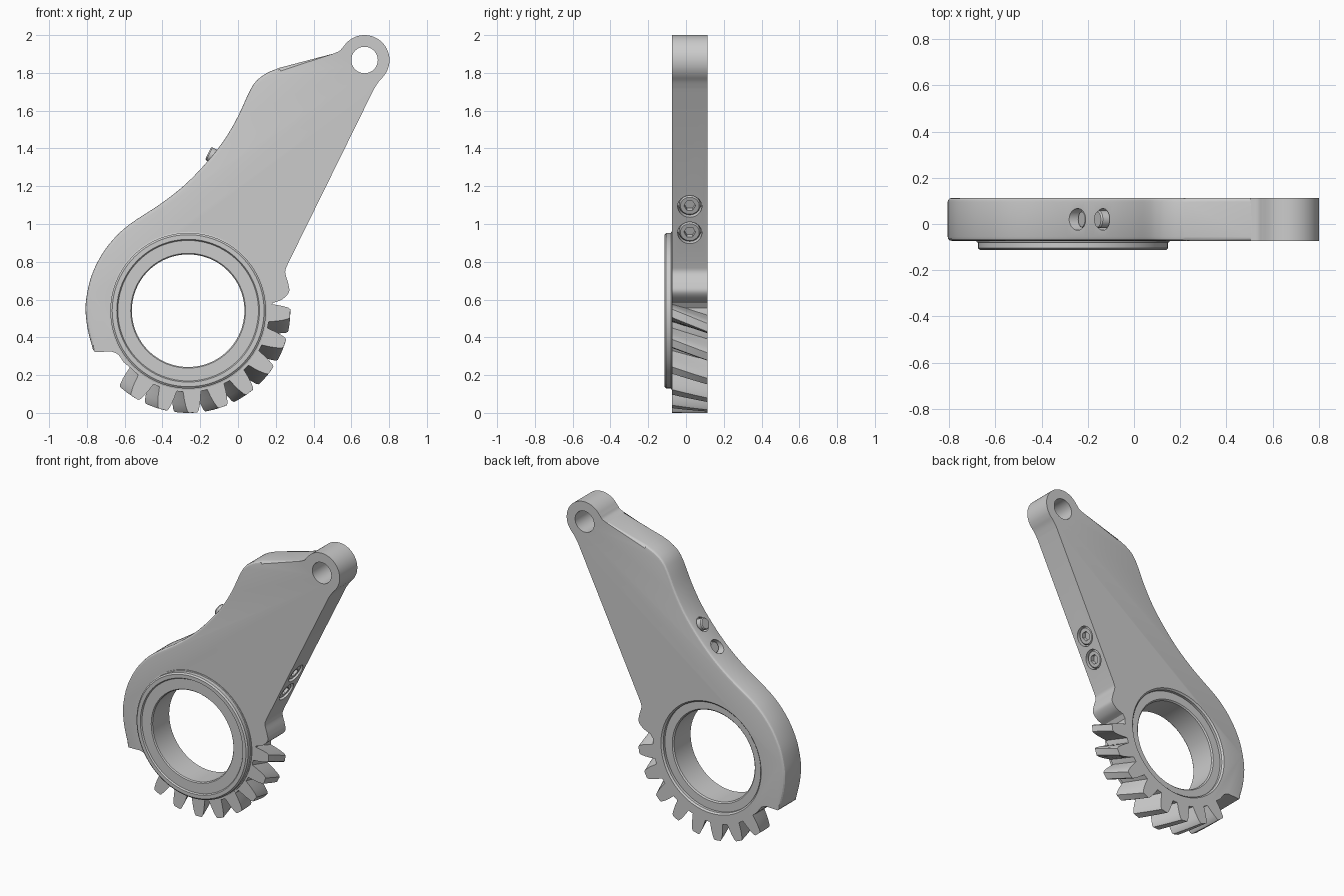
import bpy, bmesh
from math import sin, cos, pi, radians
from mathutils import Vector

if "Cube" in bpy.data.objects:
    bpy.data.objects.remove(bpy.data.objects["Cube"])

Y0, Y1 = -0.073, 0.113            # front and back of the plate
GX, GZ = -0.264, 0.541            # gear / bore centre
EX, EZ = 0.67, 1.868              # eye centre


def finish(name, bm):
    bmesh.ops.remove_doubles(bm, verts=bm.verts, dist=1e-5)
    bmesh.ops.recalc_face_normals(bm, faces=bm.faces)
    me = bpy.data.meshes.new(name)
    bm.to_mesh(me)
    bm.free()
    ob = bpy.data.objects.new(name, me)
    bpy.context.collection.objects.link(ob)
    return ob


def activate(ob):
    bpy.ops.object.select_all(action='DESELECT')
    ob.select_set(True)
    bpy.context.view_layer.objects.active = ob


def smooth(ob, angle=28):
    activate(ob)
    bpy.ops.object.shade_smooth_by_angle(angle=radians(angle))


def lathe(name, profile, origin, axis, n=96, closed=False):
    """Revolve (radius, distance) points about an axis."""
    bm = bmesh.new()
    o = Vector(origin)
    q = Vector(axis).to_track_quat('Z', 'Y')
    rings = [[bm.verts.new(o + q @ Vector((r * cos(2 * pi * k / n), r * sin(2 * pi * k / n), d)))
              for k in range(n)] for r, d in profile]
    m = len(rings)
    for i in range(m if closed else m - 1):
        a, b = rings[i], rings[(i + 1) % m]
        for k in range(n):
            j = (k + 1) % n
            bm.faces.new((a[k], a[j], b[j], b[k]))
    return finish(name, bm)


def rod(name, r, d0, d1, origin, axis, n=48):
    return lathe(name, [(0, d0), (r, d0), (r, d1), (0, d1)], origin, axis, n)


def cut(ob, cutter):
    cutter.hide_render = True
    mod = ob.modifiers.new("cut", 'BOOLEAN')
    mod.operation = 'DIFFERENCE'
    mod.solver = 'EXACT'
    mod.object = cutter
    activate(ob)
    bpy.ops.object.modifier_apply(modifier=mod.name)
    bpy.data.objects.remove(cutter)


def curve(pts, steps=5):
    """Catmull-Rom curve through the points."""
    p = [Vector(v) for v in pts]
    p = [2 * p[0] - p[1]] + p + [2 * p[-1] - p[-2]]
    out = []
    for i in range(1, len(p) - 2):
        a, b, c, d = p[i - 1:i + 3]
        for s in range(steps):
            t = s / steps
            out.append(0.5 * (2 * b + (c - a) * t + (2 * a - 5 * b + 4 * c - d) * t * t
                              + (3 * b - a - 3 * c + d) * t ** 3))
    return out + [p[-2]]


def arc(cx, cz, r, a0, a1, n):
    return [Vector((cx + r * cos(radians(a0 + (a1 - a0) * k / n)),
                    cz + r * sin(radians(a0 + (a1 - a0) * k / n)))) for k in range(n + 1)]


# Arm outline: shoulder, straight edge, eye, curved back edge, gear root
outline = curve([(.185, .582), (.235, .602), (.27, .64), (.266, .685), (.25, .745), (.262, .785)])
outline += curve([(.72, 1.715), (.745, 1.753), (.768, 1.779)])
outline += arc(EX, EZ, .132, -38, 146, 32)
outline += curve([(.555, 1.936), (.538, 1.917), (.505, 1.902)])
first = len(outline) - 1
outline += curve([(.22, 1.827), (.155, 1.80), (.10, 1.76), (.06, 1.70), (0, 1.57), (-.065, 1.457),
                  (-.14, 1.357), (-.23, 1.257), (-.31, 1.183), (-.415, 1.103), (-.567, 1.003),
                  (-.65, .93), (-.72, .84), (-.773, .733), (-.80, .627), (-.807, .54),
                  (-.795, .44), (-.768, .335)])
last = len(outline) - 1
outline += [Vector((-.757, .322))]
outline += curve([(-.672, .325), (-.636, .31), (-.605, .268)])
outline += arc(GX, GZ, .43, 225, 362, 48)

# Arm plate, with the long curved edge rounded on both sides
bm = bmesh.new()
front = [bm.verts.new((p.x, Y0, p.y)) for p in outline]
back = [bm.verts.new((p.x, Y1, p.y)) for p in outline]
bm.faces.new(front)
bm.faces.new(back[::-1])
for i in range(len(outline)):
    j = (i + 1) % len(outline)
    bm.faces.new((front[i], back[i], back[j], front[j]))
bmesh.ops.recalc_face_normals(bm, faces=bm.faces)
edges = [bm.edges.get((side[i], side[i + 1])) for side in (front, back) for i in range(first, last)]
bmesh.ops.bevel(bm, geom=edges, offset=.018, segments=3, profile=.5, affect='EDGES')
arm = finish("arm_plate", bm)

# Bore with a chamfer at the back, and the eye hole
cut(arm, lathe("bore_cutter", [(0, -.3), (.36, -.3), (.36, .103), (.375, .118), (.375, .2), (0, .2)],
               (GX, 0, GZ), (0, 1, 0)))
cut(arm, rod("eye_cutter", .07, -.3, .3, (EX, 0, EZ), (0, 1, 0)))

# Two socket bolts crossing the arm at right angles to its straight edge
axis = Vector((-.897, 0, .441))
for i, z in enumerate((1.093, .953)):
    start = Vector((.262 + (z - .785) * .4925, .02, z))
    cut(arm, rod("counterbore_cutter", .064, -.1, .05, start, axis))
    cut(arm, rod("bolt_exit_cutter", .047, .58, .8, start, axis))
    bolt = lathe(f"bolt_{i + 1}", [(0, .008), (.05, .008), (.057, .015), (.057, .06), (.038, .06),
                                   (.038, .63), (.033, .637), (0, .637)], start, axis, 40)
    cut(bolt, rod("hex_cutter", .031, -.1, .035, start, axis, 6))
    smooth(bolt)
smooth(arm)

# Bearing bush with a stepped flange on the front
bush = lathe("bearing_bush", [(.298, -.097), (.304, -.104), (.372, -.104), (.378, -.113), (.402, -.113),
                              (.412, -.105), (.412, -.08), (.418, -.078), (.418, -.068), (.362, -.068),
                              (.362, .085), (.306, .085), (.298, .077)],
             (GX, 0, GZ), (0, 1, 0), closed=True)
smooth(bush)

# Helical gear teeth
half = [(.415, .050), (.44, .046), (.47, .043), (.50, .038), (.53, .030), (.541, .022)]
section = [(r, w / r) for r, w in half] + [(r, -w / r) for r, w in reversed(half)]
bm = bmesh.new()
slices = 6
for t in range(8):
    mid = radians(-5.5 - 360 / 21 * t)
    loops = []
    for s in range(slices + 1):
        f = s / slices
        turn = mid + radians(4 - 8 * f)
        loops.append([bm.verts.new((GX + r * cos(turn + a), Y0 + (Y1 - Y0) * f, GZ + r * sin(turn + a)))
                      for r, a in section])
    bm.faces.new(loops[0])
    bm.faces.new(loops[-1][::-1])
    n = len(section)
    for a, b in zip(loops, loops[1:]):
        for k in range(n):
            bm.faces.new((a[k], b[k], b[(k + 1) % n], a[(k + 1) % n]))
smooth(finish("gear_teeth", bm))
